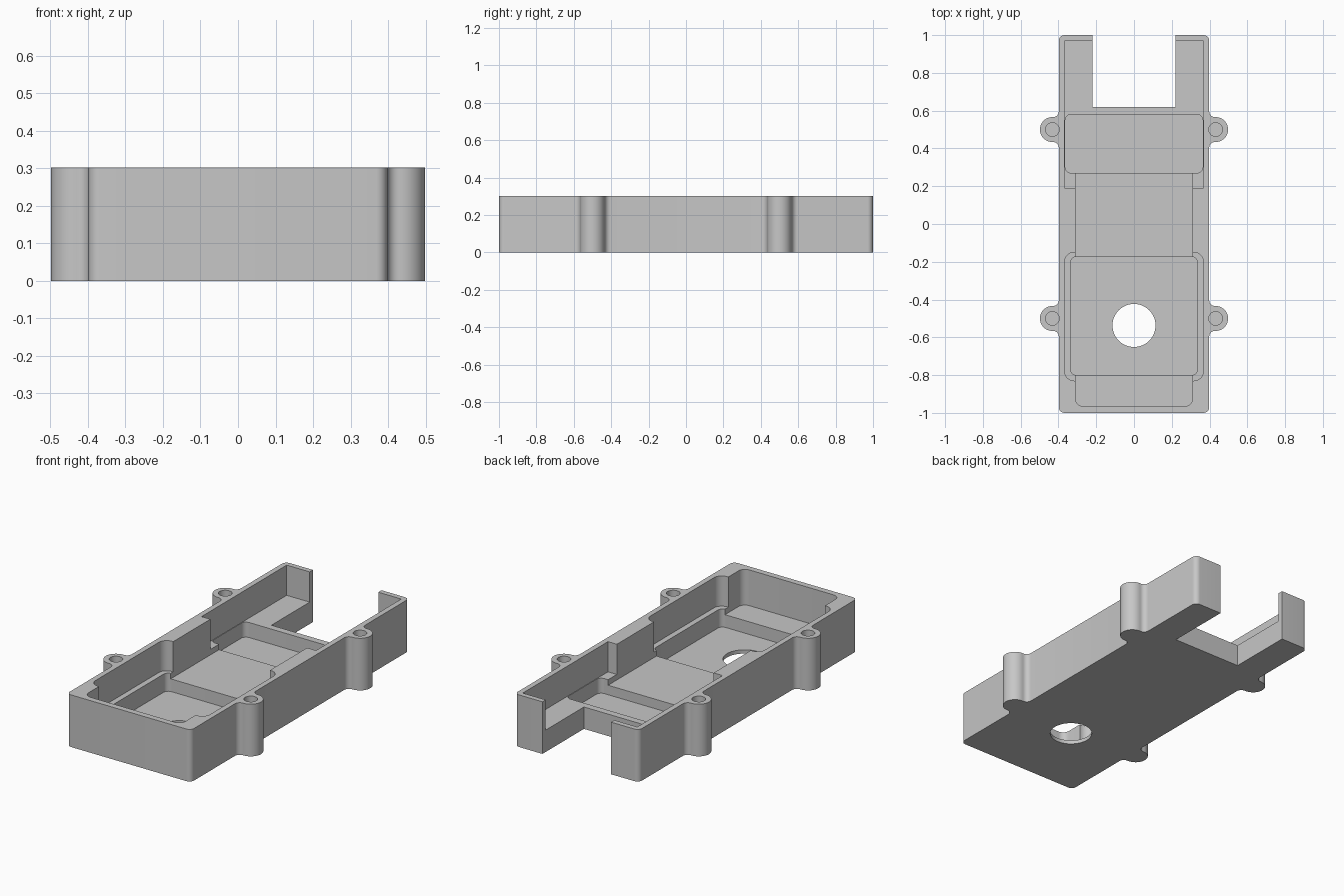
import bpy
import bmesh
from math import cos, sin, pi, radians, atan2, sqrt

cube = bpy.data.objects.get("Cube")
if cube:
    bpy.data.objects.remove(cube, do_unlink=True)

HEIGHT = 0.302
OVER = 0.4          # cutters reach above the rim
HALF_W = 0.398
EAR_X, EAR_Y, EAR_R = 0.432, 0.5, 0.066

grey = bpy.data.materials.new("plain grey")
grey.use_nodes = True
grey.diffuse_color = (0.57, 0.57, 0.57, 1)
grey.node_tree.nodes["Principled BSDF"].inputs["Base Color"].default_value = (0.57, 0.57, 0.57, 1)


def arc(cx, cy, r, start, end, steps):
    return [(cx + r * cos(start + (end - start) * i / steps),
             cy + r * sin(start + (end - start) * i / steps)) for i in range(steps + 1)]


def rounded_rect(x0, x1, y0, y1, r=0):
    if r == 0:
        return [(x0, y0), (x1, y0), (x1, y1), (x0, y1)]
    centres = [(x1 - r, y1 - r), (x0 + r, y1 - r), (x0 + r, y0 + r), (x1 - r, y0 + r)]
    pts = []
    for i, (cx, cy) in enumerate(centres):
        pts += arc(cx, cy, r, i * pi / 2, (i + 1) * pi / 2, 8)
    return pts


def prism(name, outline, z0, z1):
    bm = bmesh.new()
    face = bm.faces.new([bm.verts.new((x, y, z0)) for x, y in outline])
    top = bmesh.ops.extrude_face_region(bm, geom=[face])["geom"]
    for v in top:
        if isinstance(v, bmesh.types.BMVert):
            v.co.z = z1
    bmesh.ops.recalc_face_normals(bm, faces=bm.faces)
    mesh = bpy.data.meshes.new(name)
    bm.to_mesh(mesh)
    bm.free()
    mesh.materials.append(grey)
    obj = bpy.data.objects.new(name, mesh)
    bpy.context.collection.objects.link(obj)
    return obj


def combine(target, tool, operation):
    tool.hide_render = True
    mod = target.modifiers.new("combine", "BOOLEAN")
    mod.operation = operation
    mod.solver = "EXACT"
    mod.object = tool
    bpy.context.view_layer.objects.active = target
    bpy.ops.object.modifier_apply(modifier=mod.name)
    bpy.data.objects.remove(tool, do_unlink=True)


def ear_outline(side, y):
    # round lug blended into the wall by two concave fillets
    f = 0.03
    fx = HALF_W + f
    fy = sqrt((EAR_R + f) ** 2 - (fx - EAR_X) ** 2)
    touch = atan2(fy, fx - EAR_X)
    upper = arc(fx, fy, f, pi, touch + pi, 8)
    tip = arc(EAR_X, 0, EAR_R, touch, -touch, 28)[1:-1]
    lower = [(px, -py) for px, py in reversed(upper)]
    pts = [(0.385, fy)] + upper + tip + lower + [(0.385, -fy)]
    return [(side * px, y + py) for px, py in pts]


# Outer block
housing = prism("housing", rounded_rect(-HALF_W, HALF_W, -1, 1, 0.03), 0, HEIGHT)

# Screw lugs
for side in (-1, 1):
    for y in (-EAR_Y, EAR_Y):
        combine(housing, prism("lug", ear_outline(side, y), 0, HEIGHT), "UNION")

# Recesses: half width, front y, back y, corner radius, floor height
recesses = {
    "rear_bay": (0.367, 0.19, 0.97, 0, 0.127),
    "front_ledge": (0.367, -0.83, -0.15, 0.05, 0.127),
    "channel": (0.31, -0.965, 0.35, 0.04, 0.095),
    "rear_pocket": (0.364, 0.27, 0.58, 0.03, 0.04),
    "front_pocket": (0.335, -0.80, -0.173, 0.03, 0.022),
    "end_notch": (0.22, 0.62, 1.2, 0, -0.1),
}
for name, (w, y0, y1, r, floor) in recesses.items():
    combine(housing, prism(name, rounded_rect(-w, w, y0, y1, r), floor, OVER), "DIFFERENCE")

# Round opening in the floor
combine(housing, prism("floor_hole", arc(0, -0.537, 0.114, 0, 2 * pi, 48)[:-1], -0.1, OVER), "DIFFERENCE")

# Blind screw holes
for side in (-1, 1):
    for y in (-EAR_Y, EAR_Y):
        hole = arc(side * EAR_X, y, 0.036, 0, 2 * pi, 28)[:-1]
        combine(housing, prism("screw_hole", hole, 0.08, OVER), "DIFFERENCE")

# Smooth curved walls, keep edges sharp
bpy.ops.object.select_all(action="DESELECT")
housing.select_set(True)
bpy.context.view_layer.objects.active = housing
bpy.ops.object.shade_smooth_by_angle(angle=radians(30))
